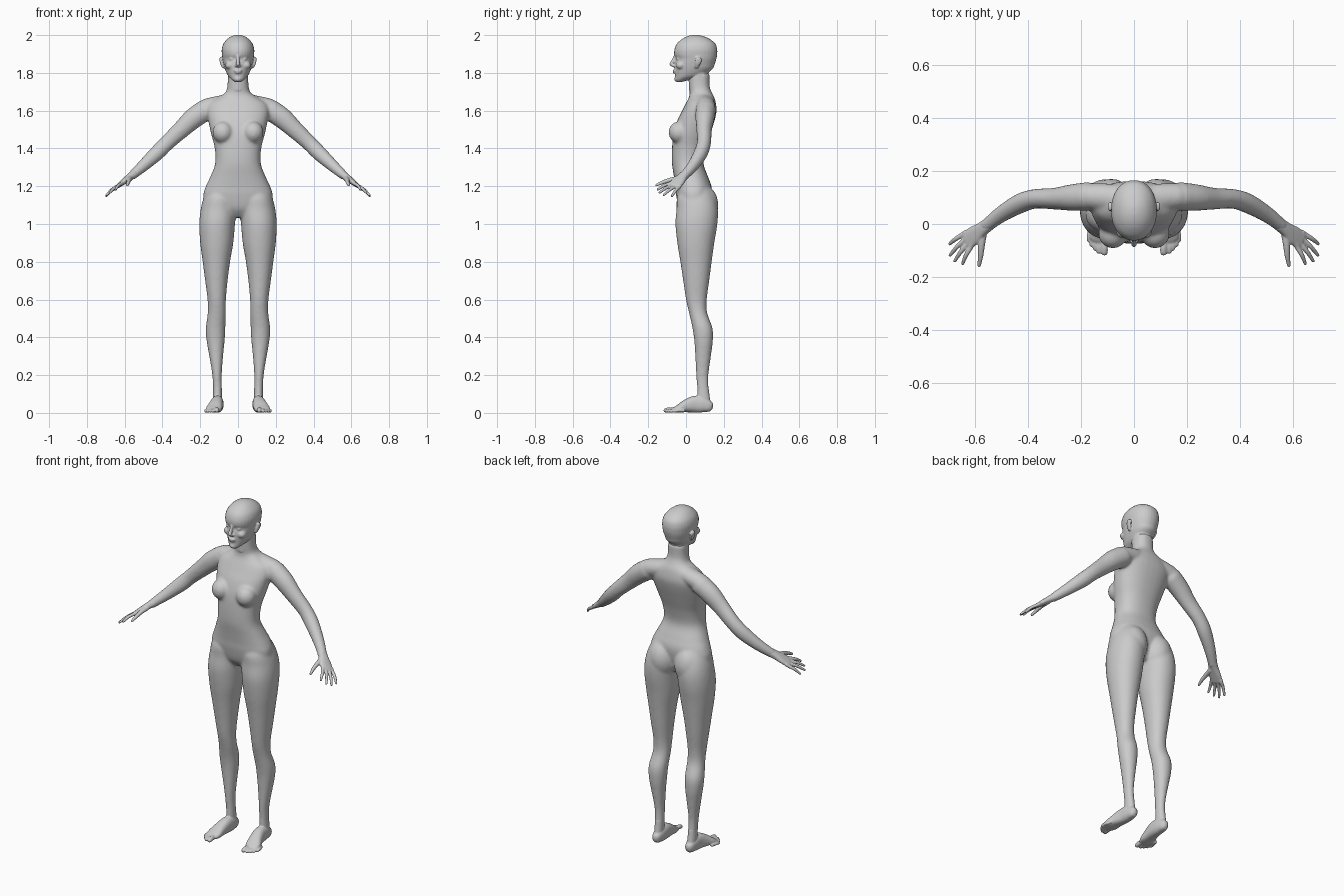
import bpy, bmesh
from math import cos, sin, pi, copysign
from mathutils import Vector, Matrix

N = 32


def spline(rows, steps=5):
    """Catmull-Rom interpolation through rows of numbers."""
    out = []
    for i in range(len(rows) - 1):
        p = [rows[max(0, min(len(rows) - 1, i + k))] for k in (-1, 0, 1, 2)]
        for s in range(steps):
            t = s / steps
            out.append([0.5 * (2 * b + (c - a) * t + (2 * a - 5 * b + 4 * c - d) * t * t
                               + (3 * b - a - 3 * c + d) * t ** 3) for a, b, c, d in zip(*p)])
    out.append(list(rows[-1]))
    return out


def skin(bm, rings):
    """Closed surface through rings of points."""
    vs = [[bm.verts.new(p) for p in r] for r in rings]
    for a, b in zip(vs, vs[1:]):
        for i in range(N):
            j = (i + 1) % N
            bm.faces.new((a[i], a[j], b[j], b[i]))
    bm.faces.new(vs[0][::-1])
    bm.faces.new(vs[-1])


def oval(c, u, v, e=2.0):
    pts = []
    for k in range(N):
        a = 2 * pi * k / N
        x, y = [copysign(abs(f) ** (2 / e), f) for f in (cos(a), sin(a))]
        pts.append(c + u * x + v * y)
    return pts


def stack(bm, rows, e=2.2, s=1):
    """Horizontal sections: z, x min, x max, y front, y back."""
    skin(bm, [oval(Vector((s * (a + b) / 2, (f + k) / 2, z)), Vector(((b - a) / 2, 0, 0)),
                   Vector((0, (k - f) / 2, 0)), e) for z, a, b, f, k in spline(rows)])


def tube(bm, rows, side=(0, 1, 0), s=1, e=2.0):
    """Round-ended tube: x, y, z, radius along side, radius across."""
    pts = spline([[s * r[0]] + list(r[1:]) for r in rows])
    side = Vector((s * side[0], side[1], side[2]))
    rings = []
    last = len(pts) - 1
    for i, p in enumerate(pts):
        c = Vector(p[:3])
        t = (Vector(pts[min(i + 1, last)][:3]) - Vector(pts[max(i - 1, 0)][:3])).normalized()
        u = (side - t * side.dot(t)).normalized()
        v = t.cross(u)
        m = min(p[3], p[4])
        ends = [(0, 1)]
        if i == 0:
            ends = [(-.95, .3), (-.65, .75), (0, 1)]
        elif i == last:
            ends = [(0, 1), (.65, .75), (.95, .3)]
        for off, k in ends:
            rings.append(oval(c + t * m * off, u * p[3] * k, v * p[4] * k, e))
    skin(bm, rings)


def ball(bm, c, r, s=1):
    bmesh.ops.create_uvsphere(bm, u_segments=24, v_segments=16, radius=1,
                              matrix=Matrix.Translation((s * c[0], c[1], c[2])) @ Matrix.Diagonal((*r, 1)))


def finish(bm, name, voxel, smooth, mirror=False):
    """Fuse the overlapping pieces into one smooth skin."""
    bmesh.ops.recalc_face_normals(bm, faces=bm.faces)
    me = bpy.data.meshes.new(name)
    bm.to_mesh(me)
    bm.free()
    ob = bpy.data.objects.new(name, me)
    bpy.context.collection.objects.link(ob)
    rm = ob.modifiers.new("fuse", 'REMESH')
    rm.mode = 'VOXEL'
    rm.voxel_size = voxel
    rm.use_smooth_shade = True
    sm = ob.modifiers.new("soften", 'SMOOTH')
    sm.factor = 0.5
    sm.iterations = smooth
    if mirror:
        ob.modifiers.new("other_side", 'MIRROR').use_clip = False


# Torso and neck
body = bmesh.new()
torso = [(1.035, .07, .0, .10), (1.08, .17, -.035, .12), (1.15, .184, -.052, .135),
         (1.2, .17, -.057, .135), (1.25, .147, -.064, .117), (1.32, .121, -.074, .093),
         (1.4, .123, -.074, .105), (1.48, .143, -.066, .13), (1.55, .158, -.045, .152),
         (1.6, .165, -.02, .162), (1.64, .15, .0, .158), (1.67, .105, .015, .15),
         (1.695, .068, .02, .137), (1.73, .056, .016, .125), (1.8, .054, .012, .125)]
stack(body, [(z, -h, h, f, b) for z, h, f, b in torso], 2.3)

for s in (1, -1):
    # Leg
    stack(body, [(1.22, .03, .14, .0, .11), (1.15, .012, .178, -.045, .15),
                 (1.08, .01, .197, -.05, .168), (1.0, .016, .205, -.056, .166),
                 (.9, .025, .2, -.046, .15), (.8, .042, .187, -.03, .136),
                 (.7, .055, .174, -.015, .123), (.6, .064, .161, .0, .11),
                 (.53, .065, .16, .016, .112), (.45, .067, .17, .034, .14),
                 (.38, .071, .166, .044, .142), (.3, .079, .152, .049, .132),
                 (.2, .086, .136, .054, .119), (.12, .085, .132, .06, .121),
                 (.05, .085, .132, .064, .13)], 2.1, s)
    # Buttock, breast
    ball(body, (.085, .085, 1.1), (.083, .086, .11), s)
    ball(body, (.08, -.036, 1.485), (.055, .056, .058), s)
    # Collar and shoulder slope
    tube(body, [(.0, .09, 1.655, .05, .04), (.09, .1, 1.635, .052, .046),
                (.165, .105, 1.615, .05, .05)], s=s)
    # Arm
    tube(body, [(.17, .105, 1.605, .054, .057), (.235, .1, 1.56, .05, .055),
                (.3, .096, 1.5, .041, .047), (.375, .095, 1.43, .037, .041),
                (.43, .078, 1.375, .037, .04), (.5, .038, 1.31, .031, .032),
                (.56, -.008, 1.257, .025, .024)], s=s)
finish(body, "body", .008, 6)

# Head
head = bmesh.new()
skull = [(1.752, .018, -.05, -.02), (1.765, .034, -.058, .02), (1.785, .053, -.058, .09),
         (1.82, .069, -.06, .14), (1.85, .077, -.059, .153), (1.875, .082, -.054, .161),
         (1.897, .085, -.062, .165), (1.925, .086, -.061, .165), (1.955, .077, -.048, .155),
         (1.98, .056, -.02, .125), (1.994, .034, .008, .092), (2.001, .012, .035, .065)]
stack(head, [(z, -h, h, f, b) for z, h, f, b in skull], 2.15)
tube(head, [(0, .07, 1.71, .054, .054), (0, .067, 1.8, .053, .054)])
# Nose, lips, chin
tube(head, [(0, -.056, 1.89, .009, .008), (0, -.068, 1.865, .009, .009),
            (0, -.078, 1.846, .010, .011)])
ball(head, (0, -.064, 1.838), (.017, .013, .008))
ball(head, (0, -.059, 1.812), (.023, .012, .006))
ball(head, (0, -.057, 1.802), (.02, .012, .006))
ball(head, (0, -.049, 1.767), (.018, .014, .014))
for s in (1, -1):
    # Eye, cheek, ear
    ball(head, (.033, -.037, 1.874), (.015, .014, .009), s)
    ball(head, (.042, -.027, 1.84), (.026, .026, .022), s)
    tube(head, [(.078, .055, 1.83, .009, .007), (.088, .062, 1.852, .016, .007),
                (.092, .068, 1.876, .018, .007)], s=s)
finish(head, "head", .0045, 3)

# Hand
hand = bmesh.new()
across = (.05, .08, -.035)
tube(hand, [(.55, -.001, 1.265, .025, .022), (.575, -.02, 1.247, .027, .019),
            (.605, -.043, 1.224, .035, .015), (.632, -.063, 1.203, .035, .011)], across, e=2.4)
tips = [(.648, -.15, 1.182), (.678, -.14, 1.166), (.696, -.118, 1.153), (.697, -.075, 1.147)]
first, last = Vector((.617, -.087, 1.214)), Vector((.646, -.039, 1.193))
for i, tip in enumerate(tips):
    a = first.lerp(last, i / 3)
    b = Vector(tip)
    m = a.lerp(b, .5) + Vector((.003, 0, .004))
    tube(hand, [(*(a - (b - a) * .2), .01, .01), (*a, .0095, .0095),
                (*m, .0085, .0085), (*b, .0062, .006)], across)
tube(hand, [(.572, -.035, 1.242, .016, .014), (.577, -.08, 1.234, .013, .012),
            (.58, -.12, 1.222, .01, .01), (.586, -.156, 1.206, .007, .007)], (1, 0, 0))
finish(hand, "hand", .0035, 2, True)

# Foot
foot = bmesh.new()
tube(foot, [(.108, .118, .036, .026, .032), (.108, .085, .044, .031, .042),
            (.11, .045, .046, .033, .044), (.118, .0, .036, .037, .034),
            (.126, -.035, .024, .042, .022), (.132, -.06, .017, .038, .014)], (1, 0, 0), e=2.4)
stack(foot, [(.04, .085, .132, .06, .133), (.09, .085, .132, .06, .125),
             (.14, .086, .131, .06, .119)], 2.1)
# Toes
for x, y, r in [(.112, -.108, .013), (.133, -.105, .0095), (.147, -.094, .009),
                (.16, -.08, .0085), (.171, -.062, .008)]:
    tube(foot, [(x * .8 + .025, y + .05, r + .003, r, r), (x, y + .02, r + .004, r, r),
                (x, y, r, r, r * .9)], (1, 0, 0))
finish(foot, "foot", .004, 3, True)
